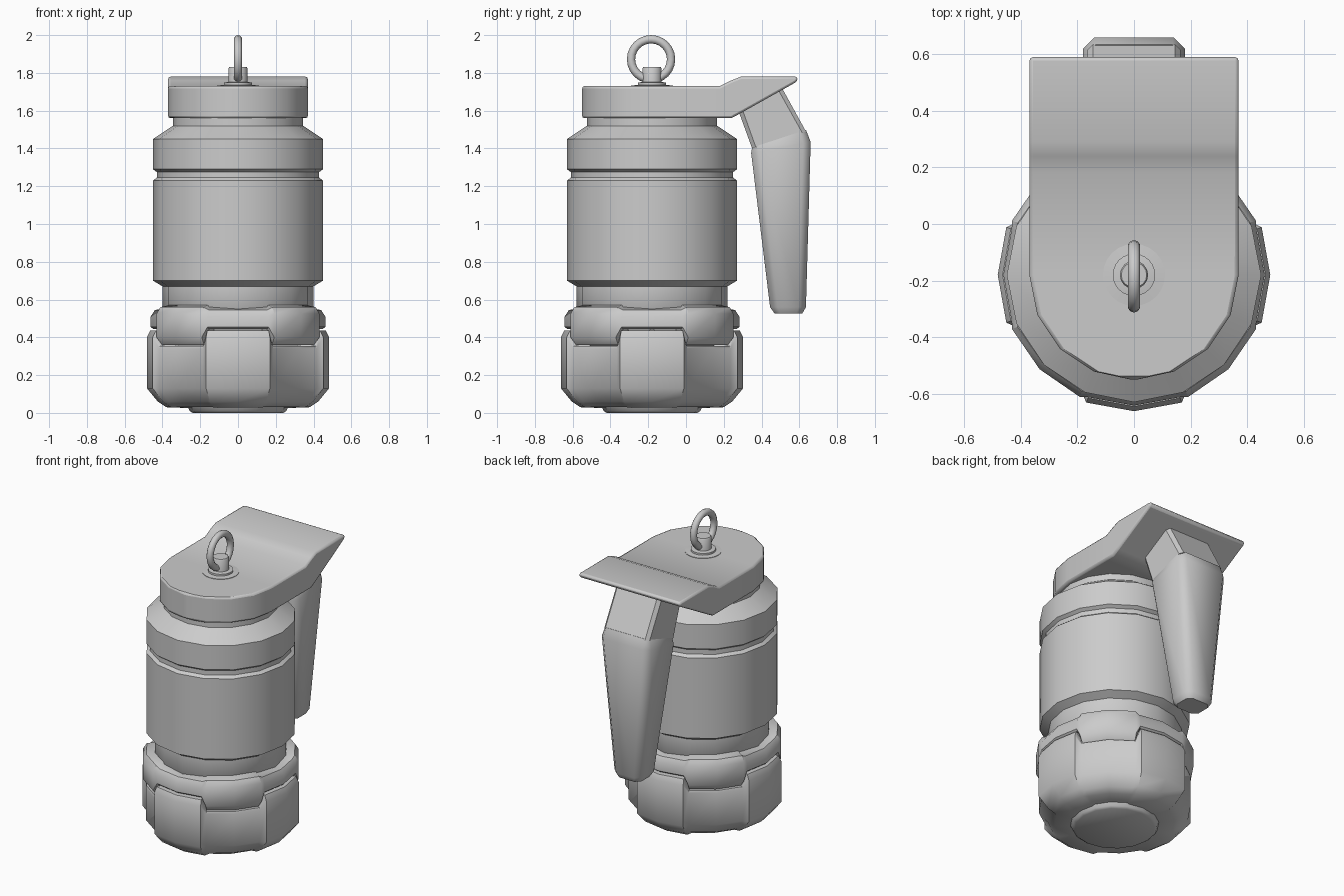
import bpy, bmesh
from math import radians, sin, cos, pi

if "Cube" in bpy.data.objects:
    bpy.data.objects.remove(bpy.data.objects["Cube"])

AXIS_Y = -0.18
GREY = (0.6, 0.6, 0.6, 1)
metal = bpy.data.materials.new("plain grey")
metal.use_nodes = True
metal.diffuse_color = GREY
metal.node_tree.nodes["Principled BSDF"].inputs["Base Color"].default_value = GREY


def finish(obj, angle):
    obj.data.materials.clear()
    obj.data.materials.append(metal)
    bpy.ops.object.select_all(action="DESELECT")
    bpy.context.view_layer.objects.active = obj
    obj.select_set(True)
    bpy.ops.object.shade_smooth_by_angle(angle=radians(angle))
    return obj


def bridge(name, loops, angle, closed=False):
    """Skin equal loops of points; cap both ends, or join them when closed."""
    bm = bmesh.new()
    rings = [[bm.verts.new(p) for p in loop] for loop in loops]
    pairs = list(zip(rings, rings[1:]))
    if closed:
        pairs.append((rings[-1], rings[0]))
    else:
        bm.faces.new(rings[0])
        bm.faces.new(rings[-1])
    n = len(rings[0])
    for a, b in pairs:
        for i in range(n):
            j = (i + 1) % n
            bm.faces.new((a[i], a[j], b[j], b[i]))
    bmesh.ops.recalc_face_normals(bm, faces=bm.faces)
    mesh = bpy.data.meshes.new(name)
    bm.to_mesh(mesh)
    bm.free()
    obj = bpy.data.objects.new(name, mesh)
    bpy.context.collection.objects.link(obj)
    return finish(obj, angle)


def turned(name, stations, angle=50):
    """Turn around the body axis; each station is (degrees, profile of r, z)."""
    levels = zip(*[[(r * cos(radians(a)), AXIS_Y + r * sin(radians(a)), z)
                    for r, z in prof] for a, prof in stations])
    return bridge(name, list(levels), angle)


def lathe(name, profile, sides=16, angle=50):
    return turned(name, [(360 * i / sides, profile) for i in range(sides)], angle)


def lobed(name, axis_profile, diagonal_profile):
    """Four raised blocks on the axes, four sectors between them."""
    stations = []
    for quarter in range(0, 360, 90):
        stations += [(quarter + a, axis_profile) for a in (-20.5, 0, 20.5)]
        stations += [(quarter + a, diagonal_profile) for a in (24, 45, 66)]
    return turned(name, stations, 40)


# Canister body with groove, shoulder and neck
lathe("body", [(0.38, 0.5), (0.4, 0.52), (0.4, 0.67), (0.45, 0.7), (0.45, 1.23),
               (0.43, 1.245), (0.43, 1.275), (0.45, 1.29), (0.45, 1.45),
               (0.345, 1.52), (0.345, 1.6)])

# Base cup, locking collar and foot
lobed("base_cup",
      [(0.25, 0.025), (0.38, 0.03), (0.425, 0.06), (0.482, 0.13),
       (0.482, 0.4), (0.465, 0.435), (0.36, 0.435)],
      [(0.25, 0.03), (0.36, 0.035), (0.4, 0.06), (0.455, 0.13),
       (0.455, 0.34), (0.45, 0.355), (0.36, 0.355)])
lobed("locking_collar",
      [(0.36, 0.445), (0.45, 0.445), (0.462, 0.455), (0.462, 0.51),
       (0.44, 0.545), (0.4, 0.55)],
      [(0.36, 0.36), (0.44, 0.36), (0.472, 0.4), (0.472, 0.525),
       (0.45, 0.56), (0.4, 0.57)])
lathe("foot", [(0.24, 0), (0.255, 0.01), (0.27, 0.04)], 16, 60)

# Lid: rounded front, straight sides, rear lip sweeping upward
rows = []
for deg in (2, 22.5, 45, 67.5, 90):
    a = radians(deg)
    rows.append((0.37 * sin(a), AXIS_Y - 0.37 * cos(a), 1.56, 1.73))
rows += [(0.37, 0.18, 1.56, 1.73), (0.37, 0.24, 1.56, 1.76),
         (0.37, 0.29, 1.587, 1.78), (0.37, 0.59, 1.755, 1.78)]
lid = bridge("lid", [[(-w, y, lo), (w, y, lo), (w, y, hi), (-w, y, hi)]
                     for w, y, lo, hi in rows], 35)
soften = lid.modifiers.new("soft_edges", "BEVEL")
soften.width = 0.02
soften.segments = 2
soften.limit_method = "ANGLE"
soften.angle_limit = radians(60)

# Pin: washer, shank and pull ring
lathe("pin_washer", [(0.11, 1.72), (0.11, 1.733), (0.075, 1.736), (0.075, 1.748),
                     (0.05, 1.752)], 24, 30)
lathe("pin_shank", [(0.05, 1.72), (0.05, 1.825), (0.045, 1.832)], 16, 40)
bpy.ops.mesh.primitive_torus_add(
    major_radius=0.106, minor_radius=0.022, major_segments=24, minor_segments=10,
    location=(0, AXIS_Y - 0.005, 1.872), rotation=(0, pi / 2, 0))
ring = bpy.context.object
ring.name = "pull_ring"
finish(ring, 60)


def chamfered(w, front, back, c):
    """Cross-section with cut corners; front and back are (y, z)."""
    def at(x, t):
        return (x, front[0] + (back[0] - front[0]) * t,
                front[1] + (back[1] - front[1]) * t)
    t = c / (back[0] - front[0])
    half = [at(w - c, 0), at(w, t), at(w, 1 - t), at(w - c, 1)]
    return half + [(-x, y, z) for x, y, z in reversed(half)]


# Safety lever: upper arm and long tapered handle
bridge("lever_arm", [chamfered(0.165, (0.27, 1.62), (0.5, 1.735), 0.02),
                     chamfered(0.165, (0.35, 1.4), (0.635, 1.49), 0.02)], 40)
bridge("lever_handle", [chamfered(0.165, (0.35, 1.405), (0.635, 1.498), 0.03),
                        chamfered(0.18, (0.345, 1.375), (0.66, 1.435), 0.04),
                        chamfered(0.105, (0.445, 0.56), (0.635, 0.56), 0.04),
                        chamfered(0.085, (0.47, 0.525), (0.615, 0.525), 0.03)], 50)
